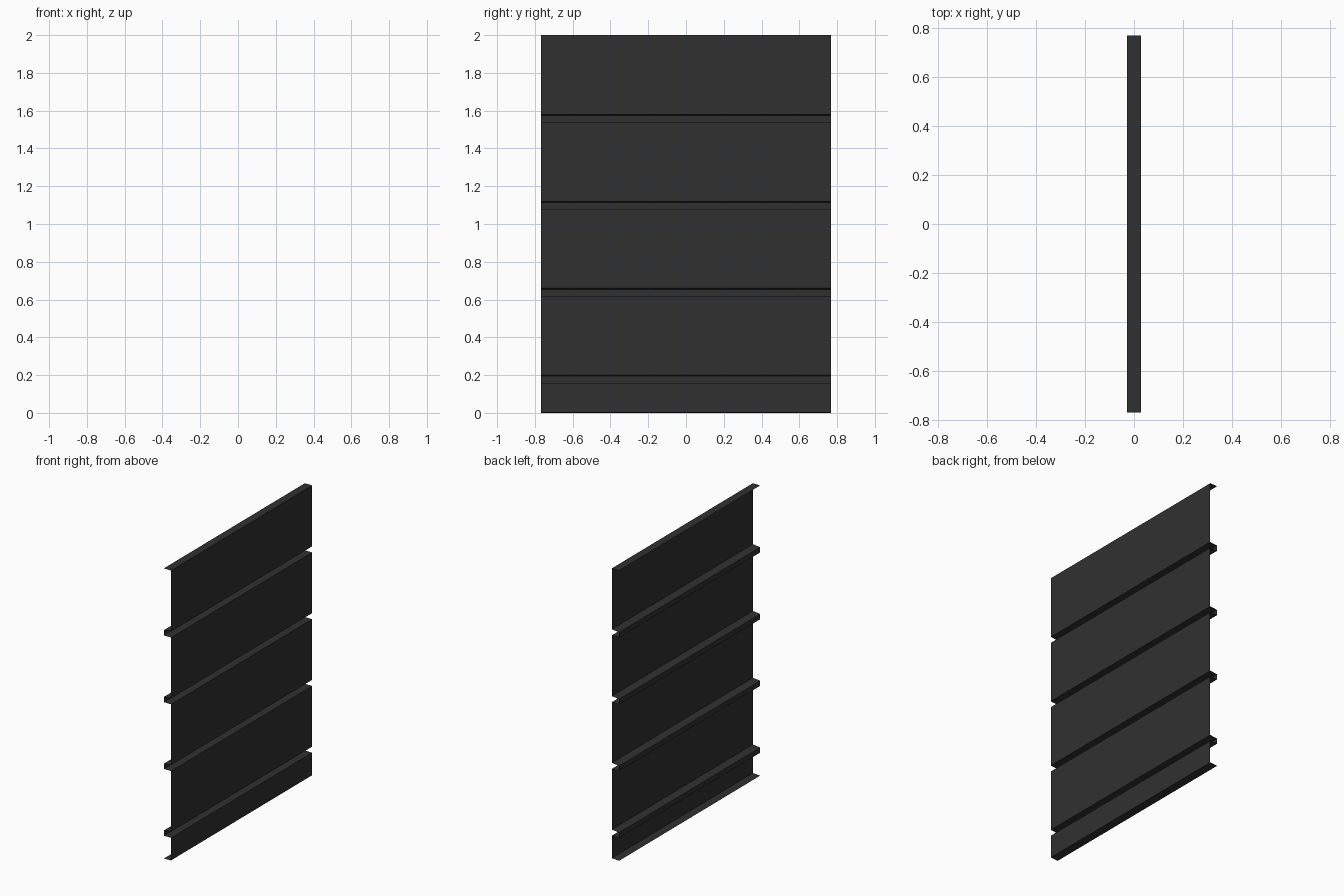
import bpy, bmesh

if "Cube" in bpy.data.objects:
    bpy.data.objects.remove(bpy.data.objects["Cube"])

HALF_W = 0.768   # half width along y
X = 0.028        # half depth along x

# Dark painted sheet
mat = bpy.data.materials.new("dark_grey")
mat.diffuse_color = (0.03, 0.03, 0.03, 1.0)
mat.use_nodes = True
mat.node_tree.nodes["Principled BSDF"].inputs["Base Color"].default_value = mat.diffuse_color

# Sheet profile (x, z): bottom flange, panel with four recessed ribs, top flange
profile = [(-X, 0.0), (X, 0.003)]
for i in range(4):
    z = 0.158 + 0.46 * i
    profile += [(X, z), (-X, z), (-X, z + 0.036), (X, z + 0.042)]
profile += [(X, 2.0), (-X, 2.0)]

# Sweep the thin open profile across the width
bm = bmesh.new()
rows = [[bm.verts.new((x, y, z)) for x, z in profile] for y in (-HALF_W, HALF_W)]
for a in range(len(profile) - 1):
    bm.faces.new((rows[0][a], rows[1][a], rows[1][a + 1], rows[0][a + 1]))

mesh = bpy.data.meshes.new("ribbed_panel")
bm.to_mesh(mesh)
bm.free()
mesh.materials.append(mat)
panel = bpy.data.objects.new("ribbed_panel", mesh)
bpy.context.collection.objects.link(panel)
